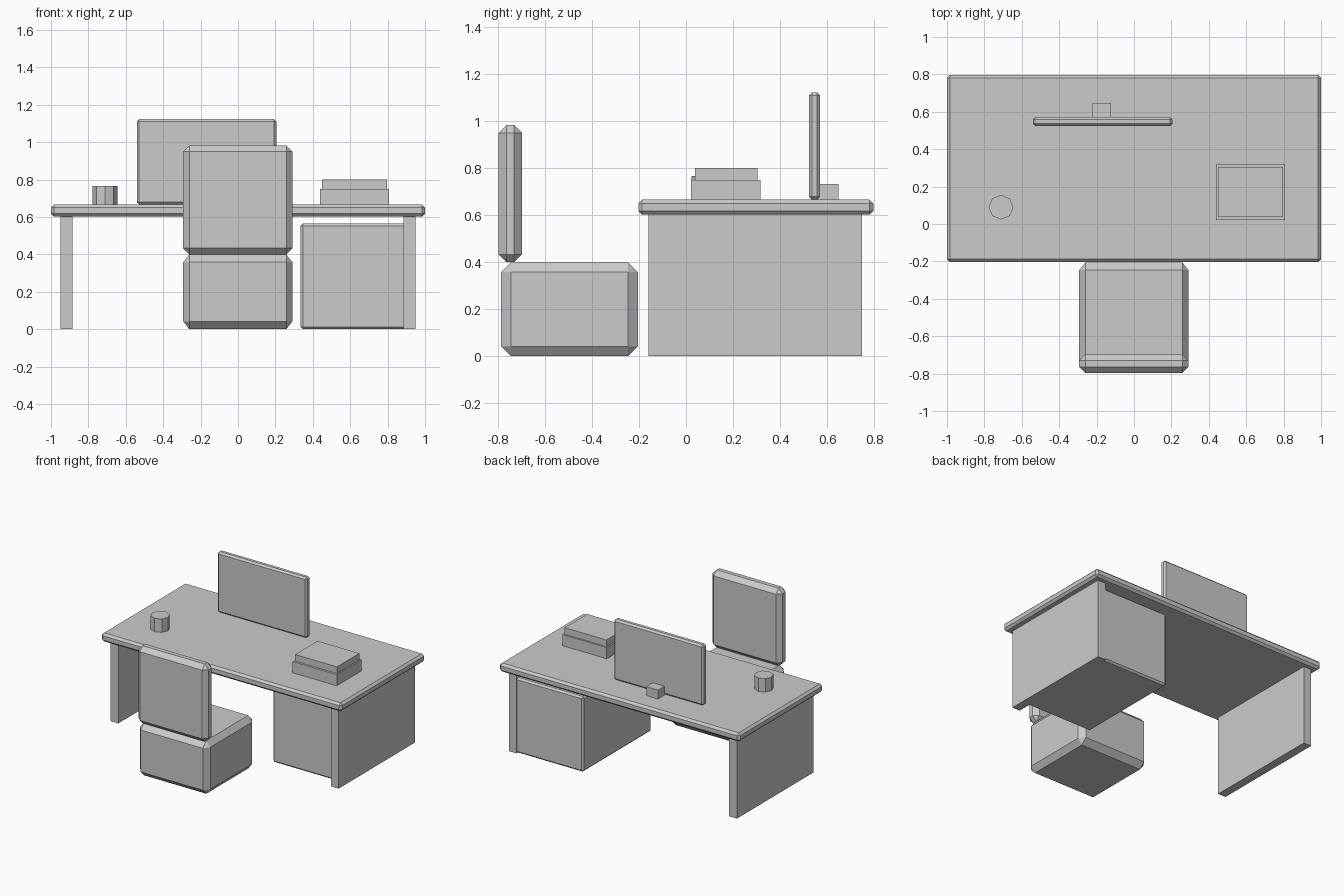
import bpy, bmesh
from mathutils import Vector

if "Cube" in bpy.data.objects:
    bpy.data.objects.remove(bpy.data.objects["Cube"])

grey = bpy.data.materials.new("plain_grey")
grey.diffuse_color = (0.6, 0.6, 0.6, 1)
grey.use_nodes = True
grey.node_tree.nodes["Principled BSDF"].inputs["Base Color"].default_value = grey.diffuse_color


def finish(name, bm):
    bmesh.ops.recalc_face_normals(bm, faces=bm.faces)
    mesh = bpy.data.meshes.new(name)
    bm.to_mesh(mesh)
    bm.free()
    mesh.materials.append(grey)
    ob = bpy.data.objects.new(name, mesh)
    bpy.context.collection.objects.link(ob)
    return ob


def box(name, x, y, z, bevel=None):
    """Box from (min, max) ranges; bevel is a chamfer width per axis."""
    lo, hi = Vector((x[0], y[0], z[0])), Vector((x[1], y[1], z[1]))
    size = hi - lo
    b = Vector(bevel or (1, 1, 1))
    bm = bmesh.new()
    bmesh.ops.create_cube(bm, size=1)
    # chamfer by one unit in a stretched space, then scale to true size
    bmesh.ops.scale(bm, verts=bm.verts, vec=[s / w for s, w in zip(size, b)])
    if bevel:
        bmesh.ops.bevel(bm, geom=bm.edges[:], offset=1, segments=1,
                        affect='EDGES', profile=0.5)
    bmesh.ops.scale(bm, verts=bm.verts, vec=b)
    bmesh.ops.translate(bm, verts=bm.verts, vec=(lo + hi) / 2)
    return finish(name, bm)


# Desk: chamfered top, two slab legs and a drawer cabinet
box("desk_top", (-1, 1), (-0.203, 0.797), (0.602, 0.666), (0.016,) * 3)
for side, x in (("left", (-0.95, -0.885)), ("right", (0.885, 0.95))):
    box(side + "_leg", x, (-0.16, 0.75), (0, 0.605))
box("drawer_cabinet", (0.335, 0.92), (-0.07, 0.745), (0, 0.566), (0.013,) * 3)

# Chair: chunky seat block and a thinner backrest
box("chair_seat", (-0.293, 0.291), (-0.787, -0.205), (0, 0.4), (0.033, 0.042, 0.042))
box("chair_back", (-0.293, 0.291), (-0.797, -0.698), (0.4, 0.983), (0.033,) * 3)

# Monitor and its stand block
box("monitor", (-0.541, 0.205), (0.523, 0.571), (0.667, 1.123), (0.013,) * 3)
box("monitor_stand", (-0.221, -0.123), (0.55, 0.648), (0.664, 0.733))

# Stack of books
box("lower_book", (0.438, 0.807), (0.022, 0.317), (0.664, 0.75))
box("upper_book", (0.449, 0.797), (0.038, 0.305), (0.75, 0.8))

# Eight-sided cup
bm = bmesh.new()
bmesh.ops.create_cone(bm, cap_ends=True, segments=8, radius1=0.066, radius2=0.066, depth=0.102)
bmesh.ops.translate(bm, verts=bm.verts, vec=(-0.711, 0.09, 0.716))
finish("cup", bm)
